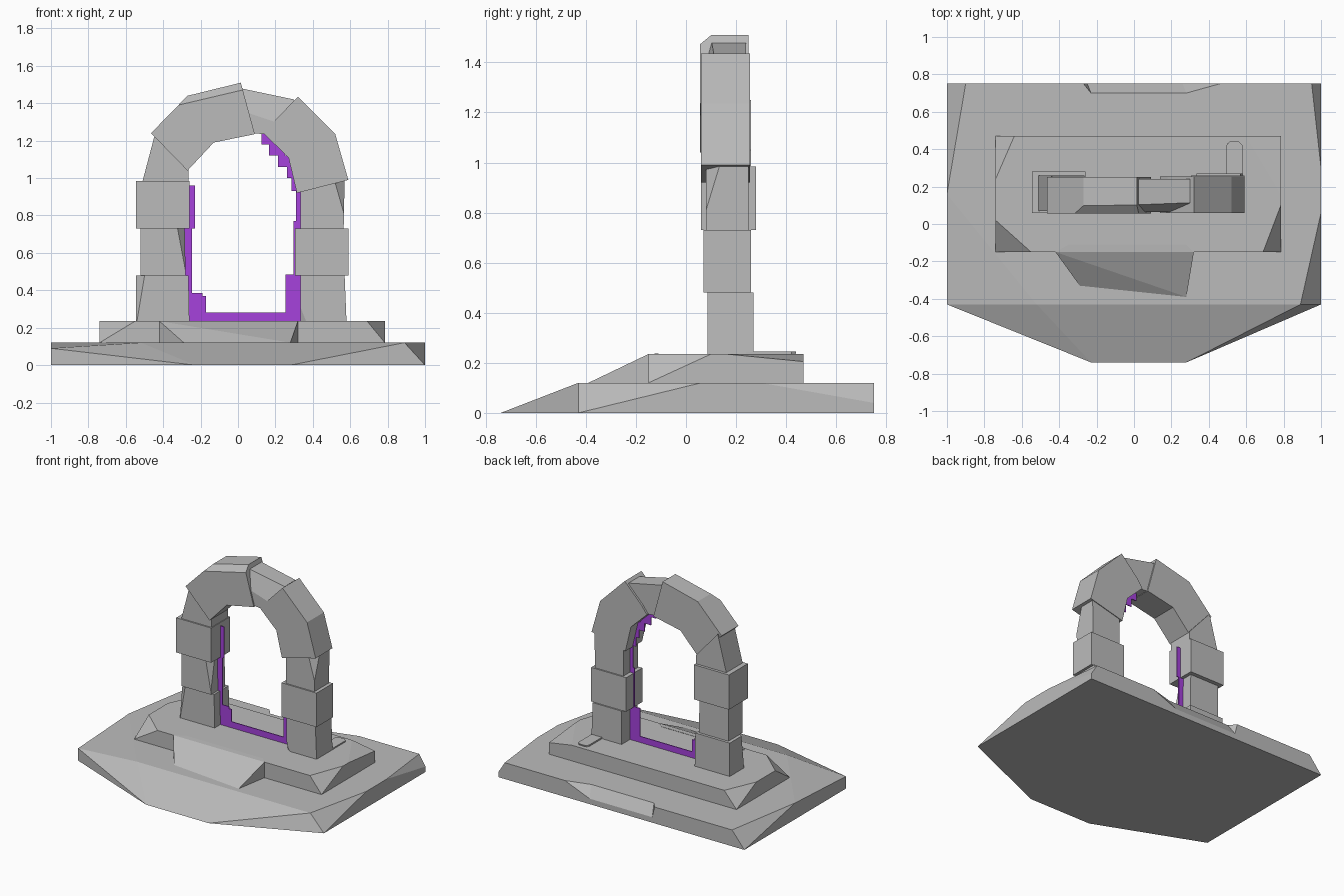
import bpy, bmesh
from mathutils import Vector

cube = bpy.data.objects.get("Cube")
if cube:
    bpy.data.objects.remove(cube, do_unlink=True)


def material(name, rgb):
    m = bpy.data.materials.new(name)
    m.use_nodes = True
    m.diffuse_color = (*rgb, 1)
    m.node_tree.nodes["Principled BSDF"].inputs["Base Color"].default_value = (*rgb, 1)
    return m


STONE = material("grey stone", (0.5, 0.5, 0.5))
PORTAL = material("purple portal", (0.38, 0.055, 0.72))


def finish(bm, name, mat):
    bmesh.ops.recalc_face_normals(bm, faces=bm.faces[:])
    me = bpy.data.meshes.new(name)
    bm.to_mesh(me)
    bm.free()
    me.materials.append(mat)
    ob = bpy.data.objects.new(name, me)
    bpy.context.collection.objects.link(ob)
    return ob


def hull(name, points):
    """Convex stone through the given corners."""
    bm = bmesh.new()
    for p in points:
        bm.verts.new(p)
    bmesh.ops.convex_hull(bm, input=bm.verts[:])
    bmesh.ops.dissolve_limit(bm, angle_limit=0.01, verts=bm.verts[:], edges=bm.edges[:])
    return finish(bm, name, STONE)


def add_prism(bm, outline, y0, y1):
    face = bm.faces.new([bm.verts.new((x, y0, z)) for x, z in outline])
    out = bmesh.ops.extrude_face_region(bm, geom=[face])
    verts = [g for g in out["geom"] if isinstance(g, bmesh.types.BMVert)]
    bmesh.ops.translate(bm, verts=verts, vec=(0, y1 - y0, 0))


def stone(name, outline, y0, y1, cuts=()):
    """Front outline pushed through in depth, with corners chipped off by planes."""
    bm = bmesh.new()
    add_prism(bm, outline, y0, y1)
    bmesh.ops.recalc_face_normals(bm, faces=bm.faces[:])
    for co, no in cuts:
        bmesh.ops.bisect_plane(bm, geom=bm.verts[:] + bm.edges[:] + bm.faces[:],
                               plane_co=co, plane_no=Vector(no).normalized(), clear_outer=True)
        bmesh.ops.holes_fill(bm, edges=[e for e in bm.edges if e.is_boundary])
    return finish(bm, name, STONE)


def at(z, *pts):
    return [(x, y, z) for x, y in pts]


# Lower plinth with a chipped rear edge
T = 0.12
plinth = hull("lower_plinth",
              at(0, (-1, .75), (1, .75), (1, -.43), (.28, -.74), (-.23, -.74), (-1, -.43))
              + at(T, (-1, .16), (-.9, .75), (.95, .75), (1, .3), (1, .06), (.89, -.43), (-.52, -.43))
              + [(-1, -.43, .09), (1, .75, .04)])
chip = hull("plinth_chip_cutter",
            at(T, (-.23, .7), (.28, .7), (-.27, .75), (.46, .75))
            + at(.2, (-.23, .7), (.28, .7), (-.27, .8), (.46, .8))
            + at(.04, (-.25, .75), (.26, .75), (-.25, .8), (.26, .8)))
chip.hide_render = True
chip.hide_viewport = True
mod = plinth.modifiers.new("chip", 'BOOLEAN')
mod.operation = 'DIFFERENCE'
mod.solver = 'EXACT'
mod.object = chip

# Upper plinth, front ramp and loose slab
U = 0.235
hull("upper_plinth",
     at(T, (-.74, -.15), (.785, -.15), (.785, .47), (-.74, .47))
     + at(U, (-.74, .02), (-.55, -.15), (.69, -.15), (.785, .1), (.785, .16),
          (.6, .47), (-.64, .47), (-.74, .24))
     + [(.785, .47, .205)])
hull("front_ramp",
     at(U + .002, (-.35, -.11), (.28, -.11)) + at(U, (-.42, -.15), (.32, -.15))
     + at(T, (-.42, -.15), (.32, -.15), (.28, -.39), (-.29, -.33)))
hull("loose_slab",
     at(.2, (.49, .24), (.58, .24), (.58, .43), (.49, .42))
     + at(.245, (.495, .24), (.58, .24), (.58, .42), (.56, .44), (.51, .44), (.495, .42)))

# Right pillar (-x)
stone("right_pillar_bottom", [(-.545, U), (-.26, U), (-.265, .48), (-.545, .48)], .1, .27,
      [((-.54, .1, U), (-.6, -.8, .1))])
stone("right_pillar_middle", [(-.52, .48), (-.28, .48), (-.285, .73), (-.52, .73)], .085, .25,
      [((-.28, .11, .6), (.8, -.6, .15))])
stone("right_pillar_top", [(-.545, .73), (-.26, .73), (-.26, .985), (-.545, .985)], .06, .28)
stone("right_springer", [(-.51, .985), (-.265, .985), (-.265, 1.05), (-.44, 1.25)], .07, .26)

# Left pillar (+x)
stone("left_pillar_bottom", [(.335, U), (.58, U), (.57, .48), (.335, .48)], .085, .27,
      [((.34, .1, U), (-.5, -.8, -.2))])
stone("left_pillar_middle", [(.305, .48), (.59, .48), (.59, .73), (.305, .73)], .07, .26)
stone("left_pillar_top", [(.335, .73), (.565, .73), (.57, .99), (.335, .93)], .08, .25,
      [((.565, .09, .85), (.7, -.7, .2))])

# Arch stones
stone("arch_right_stone",
      [(-.465, 1.24), (-.27, 1.44), (.015, 1.51), (.09, 1.235), (-.13, 1.19), (-.27, 1.04)],
      .055, .25, [((.02, .055, 1.47), (-.2, -.75, .85))])
stone("arch_key_stone",
      [(.015, 1.48), (.3, 1.42), (.31, 1.3), (.2, 1.19), (.14, 1.235), (.08, 1.24)],
      .065, .24, [((.02, .1, 1.47), (.1, -.95, .3))])
stone("arch_left_stone",
      [(.32, 1.435), (.52, 1.235), (.59, .99), (.315, .92), (.27, 1.11), (.14, 1.235), (.18, 1.29)],
      .06, .255)

# Remnants of the portal sheet, as blocky strips: x0, x1, z0, z1
strips = [(-.27, .34, U, .28), (-.27, -.17, .28, .37), (-.27, -.19, .37, .385),
          (-.29, -.245, .385, .73), (-.27, -.23, .73, .96),
          (.255, .34, .28, .485), (.298, .34, .485, .77), (.31, .34, .77, .93),
          (.285, .33, .93, 1), (.262, .3, 1, 1.06), (.215, .3, 1.06, 1.12),
          (.165, .25, 1.12, 1.18), (.125, .2, 1.18, 1.235)]
bm = bmesh.new()
for x0, x1, z0, z1 in strips:
    add_prism(bm, [(x0, z0), (x1, z0), (x1, z1), (x0, z1)], .167, .173)
finish(bm, "portal_remnants", PORTAL)
